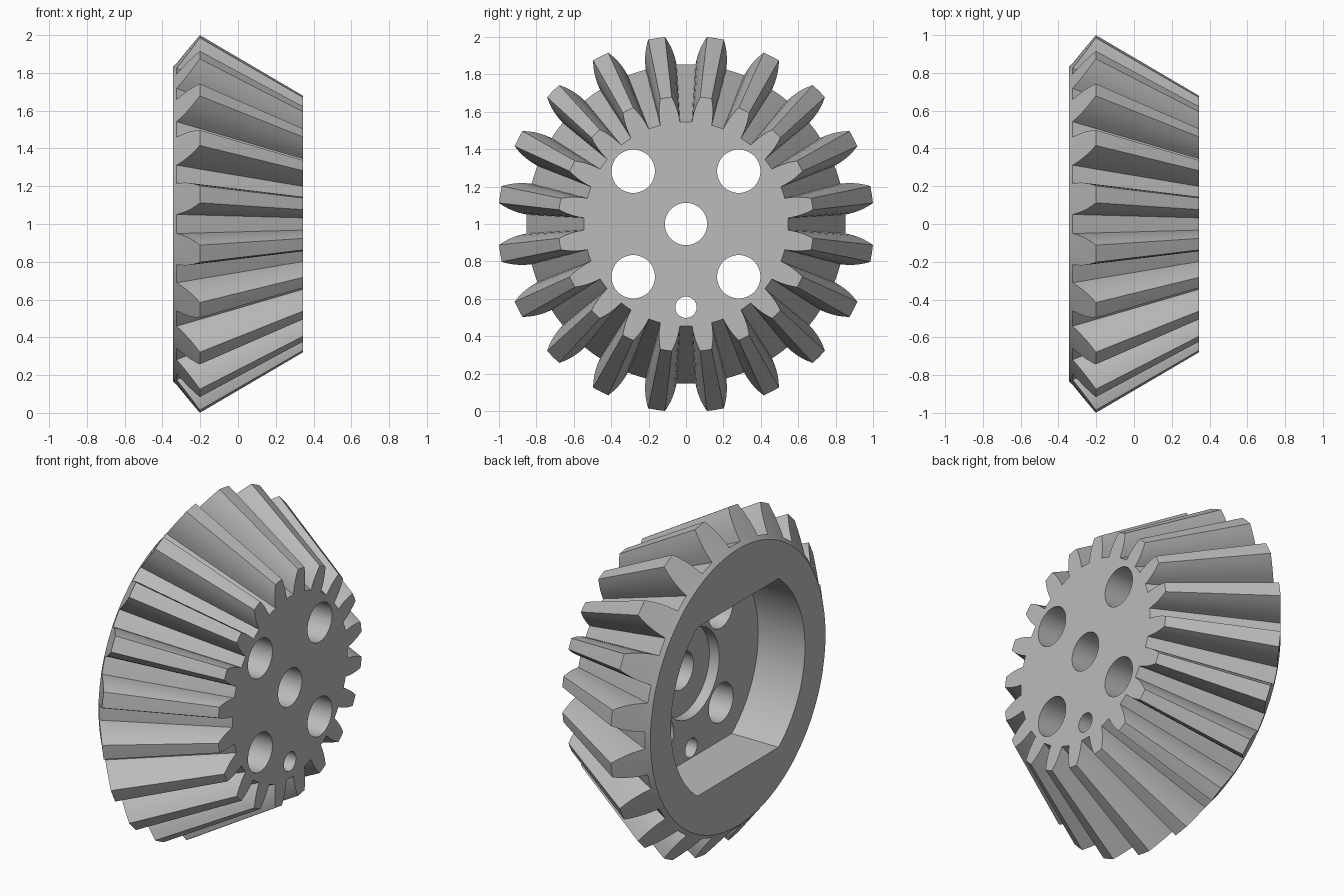
import bpy
import bmesh
from math import sin, cos, radians, pi
from mathutils import Vector

cube = bpy.data.objects.get("Cube")
if cube:
    bpy.data.objects.remove(cube, do_unlink=True)

TEETH = 20
PITCH = 360 / TEETH
AXIS_Z = 1.0
HALF = 0.345            # half thickness along x

# Tooth flank: height fraction, half angle in degrees
FLANK = [(0, 5.6), (0.2, 5.3), (0.4, 4.85), (0.6, 4.25), (0.8, 3.5), (1, 2.6)]

steel = bpy.data.materials.new("grey_steel")
steel.use_nodes = True
GREY = (0.5, 0.5, 0.5, 1)
steel.diffuse_color = GREY
steel.node_tree.nodes["Principled BSDF"].inputs["Base Color"].default_value = GREY


def polar(x, r, deg):
    a = radians(deg)
    return Vector((x, r * sin(a), AXIS_Z + r * cos(a)))


def back_point(t, deg):
    # Large end lies on the back cone
    return polar(-0.325 + 0.123 * t, 0.853 + 0.153 * t, deg)


def front_point(t, deg):
    # Small end is cut flat
    return polar(HALF, 0.545 + 0.138 * t, deg)


def make_object(name, bm):
    bmesh.ops.recalc_face_normals(bm, faces=bm.faces[:])
    mesh = bpy.data.meshes.new(name)
    bm.to_mesh(mesh)
    bm.free()
    mesh.materials.append(steel)
    obj = bpy.data.objects.new(name, mesh)
    bpy.context.collection.objects.link(obj)
    return obj


def build_gear():
    bm = bmesh.new()
    new = bm.verts.new
    outline_back, outline_front, root_ring, rim = [], [], [], []
    for k in range(TEETH):
        mid = (k + 0.5) * PITCH
        # Tooth end: three columns from root to tip
        cols = [[new(back_point(t, mid + s * h)) for t, h in FLANK] for s in (-1, 0, 1)]
        for a, b in zip(cols, cols[1:]):
            for i in range(len(FLANK) - 1):
                bm.faces.new((a[i], a[i + 1], b[i + 1], b[i]))
        gap = new(back_point(0, mid + PITCH / 2))
        outline_back += cols[0] + [cols[1][-1]] + cols[2][::-1] + [gap]
        # Matching outline at the small end
        outline_front += [new(front_point(t, mid - h)) for t, h in FLANK]
        outline_front.append(new(front_point(1, mid)))
        outline_front += [new(front_point(t, mid + h)) for t, h in FLANK[::-1]]
        outline_front.append(new(front_point(0, mid + PITCH / 2)))
        # Root circle and the flat back rim
        root_ring += [c[0] for c in cols] + [gap]
        h = FLANK[0][1]
        rim += [new(polar(-HALF, 0.83, mid + d)) for d in (-h, 0, h, PITCH / 2)]
    for lower, upper in ((outline_back, outline_front), (rim, root_ring)):
        n = len(lower)
        for i in range(n):
            j = (i + 1) % n
            bm.faces.new((lower[i], lower[j], upper[j], upper[i]))
    bm.faces.new(outline_front)
    bm.faces.new(rim)
    return make_object("bevel_gear", bm)


def cutter(name, y, z, r, x0, x1, flat=None, steps=48):
    # Prism along x, optionally with flat top and bottom
    bm = bmesh.new()
    pts = []
    for i in range(steps):
        a = 2 * pi * i / steps
        py, pz = r * sin(a), r * cos(a)
        if flat is None or abs(pz) <= flat:
            pts.append((py, pz))
    if flat is not None:
        w = (r * r - flat * flat) ** 0.5
        corners = [(w, flat), (w, -flat), (-w, -flat), (-w, flat)]
        right = [p for p in pts if p[0] > 0]
        left = [p for p in pts if p[0] < 0]
        pts = corners[:1] + right + corners[1:3] + left + corners[3:]
    ends = [[bm.verts.new((x, y + a, AXIS_Z + z + b)) for a, b in pts] for x in (x0, x1)]
    for i in range(len(pts)):
        j = (i + 1) % len(pts)
        bm.faces.new((ends[0][i], ends[0][j], ends[1][j], ends[1][i]))
    for e in ends:
        bm.faces.new(e)
    obj = make_object(name, bm)
    obj.hide_render = True
    return obj


gear = build_gear()

# Rear pocket, counterbore, shaft bore, four round holes, small pin hole
FLOOR = -0.035
cutters = [
    cutter("rear_pocket", 0, 0, 0.635, -0.5, FLOOR, flat=0.506, steps=72),
    cutter("counterbore", 0, 0, 0.265, -0.2, 0.03),
    cutter("shaft_bore", 0, 0, 0.113, -0.2, 0.5),
    cutter("pin_hole", 0, -0.445, 0.057, -0.2, 0.5, steps=32),
]
for sy in (-1, 1):
    for sz in (-1, 1):
        cutters.append(cutter("round_hole", sy * 0.282, sz * 0.282, 0.116, -0.2, 0.5))

bpy.ops.object.select_all(action="DESELECT")
gear.select_set(True)
bpy.context.view_layer.objects.active = gear
for c in cutters:
    mod = gear.modifiers.new(c.name, "BOOLEAN")
    mod.operation = "DIFFERENCE"
    mod.solver = "EXACT"
    mod.object = c
    bpy.ops.object.modifier_apply(modifier=mod.name)
    bpy.data.objects.remove(c, do_unlink=True)

bpy.ops.object.shade_smooth_by_angle(angle=radians(25))
